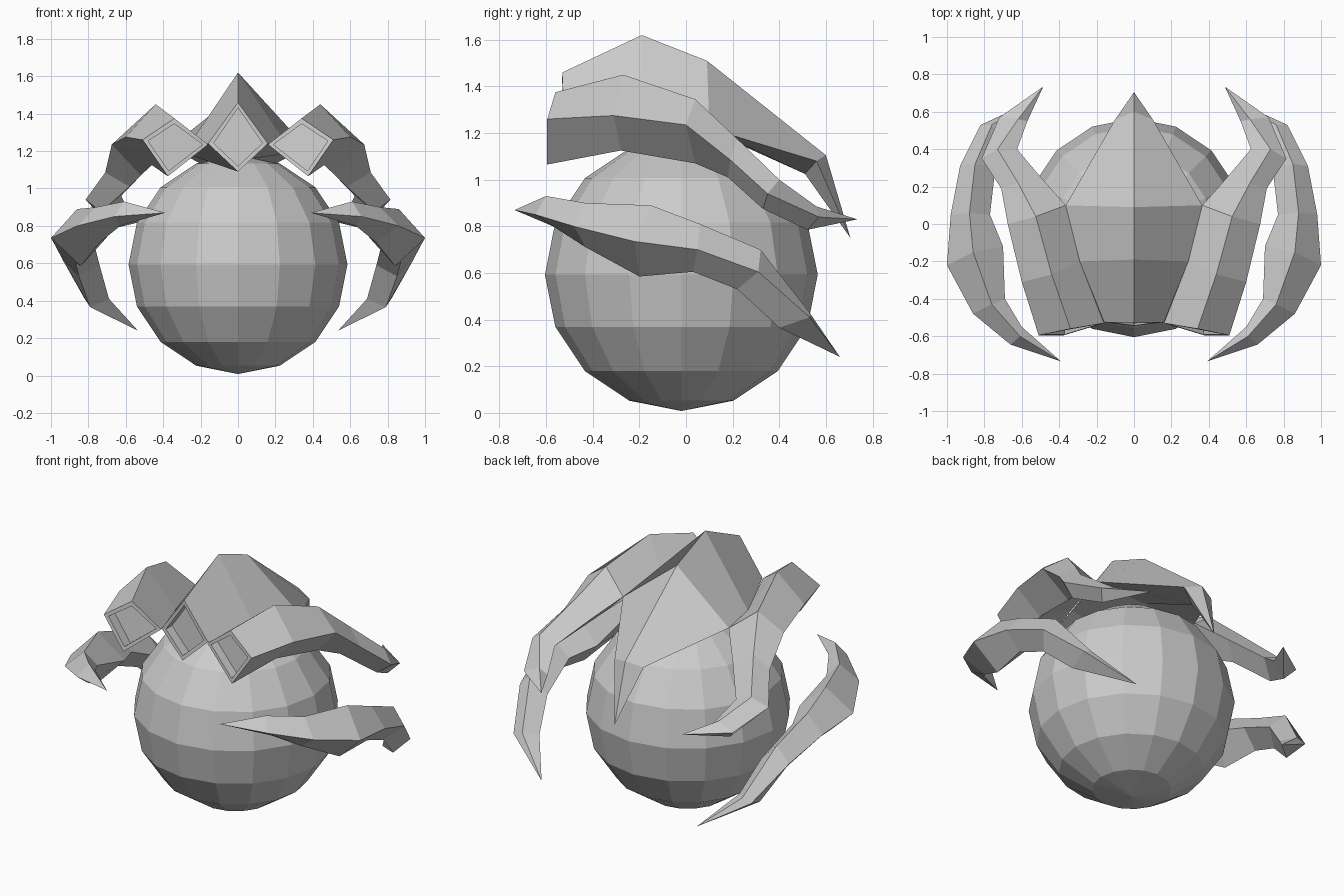
import bpy, bmesh
from mathutils import Vector


def loft(name, rails, front_tip=None, back_tip=None, socket=0.0, mirror=False):
    """Skin four rails (one per corner of a diamond section) into a closed spike."""
    bm = bmesh.new()
    rings = [[bm.verts.new(p) for p in ring] for ring in zip(*rails)]
    for a, b in zip(rings, rings[1:]):
        for i in range(4):
            j = (i + 1) % 4
            bm.faces.new((a[i], a[j], b[j], b[i]))
    # pointed or flat ends
    front = None
    for ring, tip in ((rings[0], front_tip), (rings[-1], back_tip)):
        if tip:
            t = bm.verts.new(tip)
            for i in range(4):
                bm.faces.new((ring[i], ring[(i + 1) % 4], t))
        else:
            front = bm.faces.new(ring)
    bmesh.ops.recalc_face_normals(bm, faces=bm.faces[:])
    # recessed socket in the flat front end
    if front and socket:
        bmesh.ops.inset_region(bm, faces=[front], thickness=0.03)
        deep = bmesh.ops.extrude_discrete_faces(bm, faces=[front])["faces"][0]
        bmesh.ops.translate(bm, verts=deep.verts[:], vec=Vector((0, socket, 0)))
    me = bpy.data.meshes.new(name)
    bm.to_mesh(me)
    bm.free()
    ob = bpy.data.objects.new(name, me)
    bpy.context.collection.objects.link(ob)
    if mirror:
        ob.modifiers.new("Mirror", "MIRROR")
    return ob


# Round core
bpy.ops.mesh.primitive_uv_sphere_add(segments=16, ring_count=8, radius=0.585,
                                     location=(0, -0.02, 0.593))
bpy.context.object.name = "core"

# Central crest plate, ending in a tail point
side = [(0.16, -0.525, 1.24), (0.29, -0.20, 1.19), (0.365, 0.10, 1.22), (0.10, 0.56, 1.08)]
loft("crest",
     [[(0, -0.53, 1.46), (0, -0.19, 1.62), (0, 0.09, 1.51), (0, 0.60, 1.105)],
      side,
      [(0, -0.545, 1.09), (0, -0.20, 1.15), (0, 0.10, 1.21), (0, 0.51, 1.025)],
      [(-x, y, z) for x, y, z in side]],
     back_tip=(0, 0.705, 0.75), socket=0.06)

# Upper horns: rails are top, outer, bottom, inner
loft("upper_horns",
     [[(0.34, -0.56, 1.375), (0.44, -0.27, 1.45), (0.525, 0.04, 1.345),
       (0.62, 0.22, 1.175), (0.73, 0.40, 1.0), (0.62, 0.56, 0.885)],
      [(0.51, -0.595, 1.26), (0.60, -0.31, 1.275), (0.675, 0.0, 1.235),
       (0.71, 0.19, 1.085), (0.815, 0.35, 0.94), (0.72, 0.57, 0.84)],
      [(0.375, -0.595, 1.065), (0.46, -0.28, 1.125), (0.52, 0.04, 1.07),
       (0.58, 0.18, 1.01), (0.73, 0.33, 0.875), (0.67, 0.52, 0.785)],
      [(0.16, -0.53, 1.235), (0.29, -0.20, 1.20), (0.365, 0.10, 1.22),
       (0.49, 0.24, 1.10), (0.625, 0.40, 0.96), (0.57, 0.55, 0.85)]],
     back_tip=(0.485, 0.735, 0.83), socket=0.06, mirror=True)

# Lower horns, pointed at both ends
loft("lower_horns",
     [[(0.61, -0.60, 0.93), (0.76, -0.43, 0.90), (0.86, -0.15, 0.89),
       (0.88, 0.06, 0.81), (0.85, 0.32, 0.70), (0.76, 0.53, 0.43)],
      [(0.66, -0.645, 0.85), (0.86, -0.48, 0.80), (1.0, -0.22, 0.735),
       (0.98, 0.05, 0.70), (0.93, 0.31, 0.605), (0.82, 0.53, 0.41)],
      [(0.63, -0.57, 0.80), (0.74, -0.43, 0.71), (0.84, -0.20, 0.585),
       (0.87, 0.03, 0.605), (0.85, 0.22, 0.53), (0.79, 0.40, 0.365)],
      [(0.60, -0.55, 0.87), (0.69, -0.40, 0.82), (0.70, -0.12, 0.74),
       (0.77, 0.05, 0.71), (0.74, 0.31, 0.59), (0.69, 0.46, 0.41)]],
     front_tip=(0.39, -0.735, 0.87), back_tip=(0.535, 0.66, 0.24), mirror=True)
